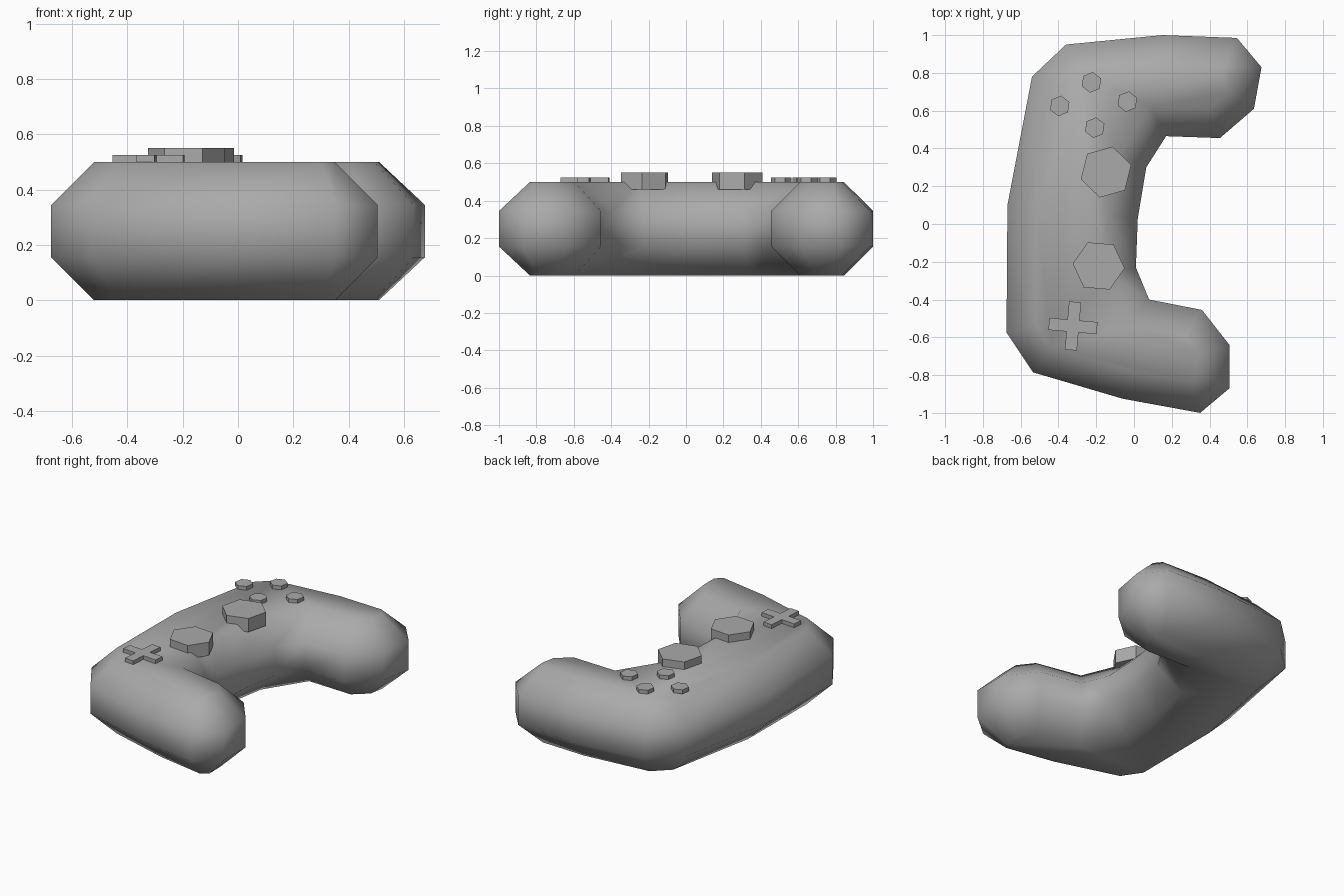
import bpy
from math import cos, sin, pi, radians
from mathutils import Vector, Matrix

cube = bpy.data.objects.get("Cube")
if cube:
    bpy.data.objects.remove(cube)

grey = bpy.data.materials.new("plain_grey")
grey.use_nodes = True
colour = (0.4, 0.4, 0.4, 1)
grey.diffuse_color = colour
grey.node_tree.nodes["Principled BSDF"].inputs["Base Color"].default_value = colour


def inset(points, amount):
    """Move every edge of a counter-clockwise outline inward by the same amount."""
    result = []
    n = len(points)
    for i, p in enumerate(points):
        a = (p - points[i - 1]).normalized()
        b = (points[(i + 1) % n] - p).normalized()
        na, nb = Vector((-a.y, a.x)), Vector((-b.y, b.x))
        result.append(p + (na + nb) * amount / (1 + na.dot(nb)))
    return result


def loft(name, rings, smooth=False):
    """Skin stacked (outline, height) rings and close both ends."""
    n = len(rings[0][0])
    verts = [(p.x, p.y, z) for outline, z in rings for p in outline]
    faces = [tuple(reversed(range(n))), tuple(range(len(verts) - n, len(verts)))]
    for r in range(len(rings) - 1):
        for i in range(n):
            j = (i + 1) % n
            faces.append((r * n + i, r * n + j, r * n + n + j, r * n + n + i))
    mesh = bpy.data.meshes.new(name)
    mesh.from_pydata(verts, [], faces)
    mesh.materials.append(grey)
    for face in mesh.polygons:
        face.use_smooth = smooth
    obj = bpy.data.objects.new(name, mesh)
    bpy.context.collection.objects.link(obj)
    return obj


def hexagon(name, x, y, radius, turn, bottom, top):
    ring = [Vector((x + radius * cos(radians(turn) + k * pi / 3),
                    y + radius * sin(radians(turn) + k * pi / 3))) for k in range(6)]
    loft(name, [(ring, bottom), (ring, top)])


# Body with two grips: chamfered sweep of the plan outline
outline = [Vector(p) for p in (
    (-0.54, 0.78), (-0.67, 0.10), (-0.675, -0.575), (-0.535, -0.785),
    (-0.06, -0.925), (0.35, -1.0), (0.505, -0.87), (0.505, -0.64),
    (0.36, -0.455), (0.08, -0.40), (0.01, -0.23), (0.02, 0.03),
    (0.065, 0.30), (0.17, 0.465), (0.455, 0.455), (0.635, 0.61),
    (0.675, 0.83), (0.545, 0.985), (0.15, 1.0), (-0.36, 0.95))]
flat = inset(outline, 0.155)
loft("body", [(flat, 0), (outline, 0.155), (outline, 0.345), (flat, 0.5)], True)

# Thumb sticks
hexagon("upper_thumb_stick", -0.148, 0.275, 0.139, 76, 0.46, 0.55)
hexagon("lower_thumb_stick", -0.187, -0.222, 0.138, -5, 0.46, 0.55)

# Four round-style buttons
for name, x, y in (("back", -0.225, 0.75), ("left", -0.393, 0.625),
                   ("right", -0.035, 0.648), ("front", -0.208, 0.51)):
    hexagon(name + "_button", x, y, 0.055, 82, 0.498, 0.525)

# Direction pad: a plus made from one arm turned four times
half_width, reach = 0.032, 0.128
arm = [Vector((half_width, half_width)), Vector((half_width, reach)),
       Vector((-half_width, reach))]
plus = []
for k in range(4):
    turn = Matrix.Rotation(k * pi / 2 - radians(5), 2)
    plus += [turn @ p + Vector((-0.323, -0.54)) for p in arm]
loft("direction_pad", [(plus, 0.498), (plus, 0.525)])
